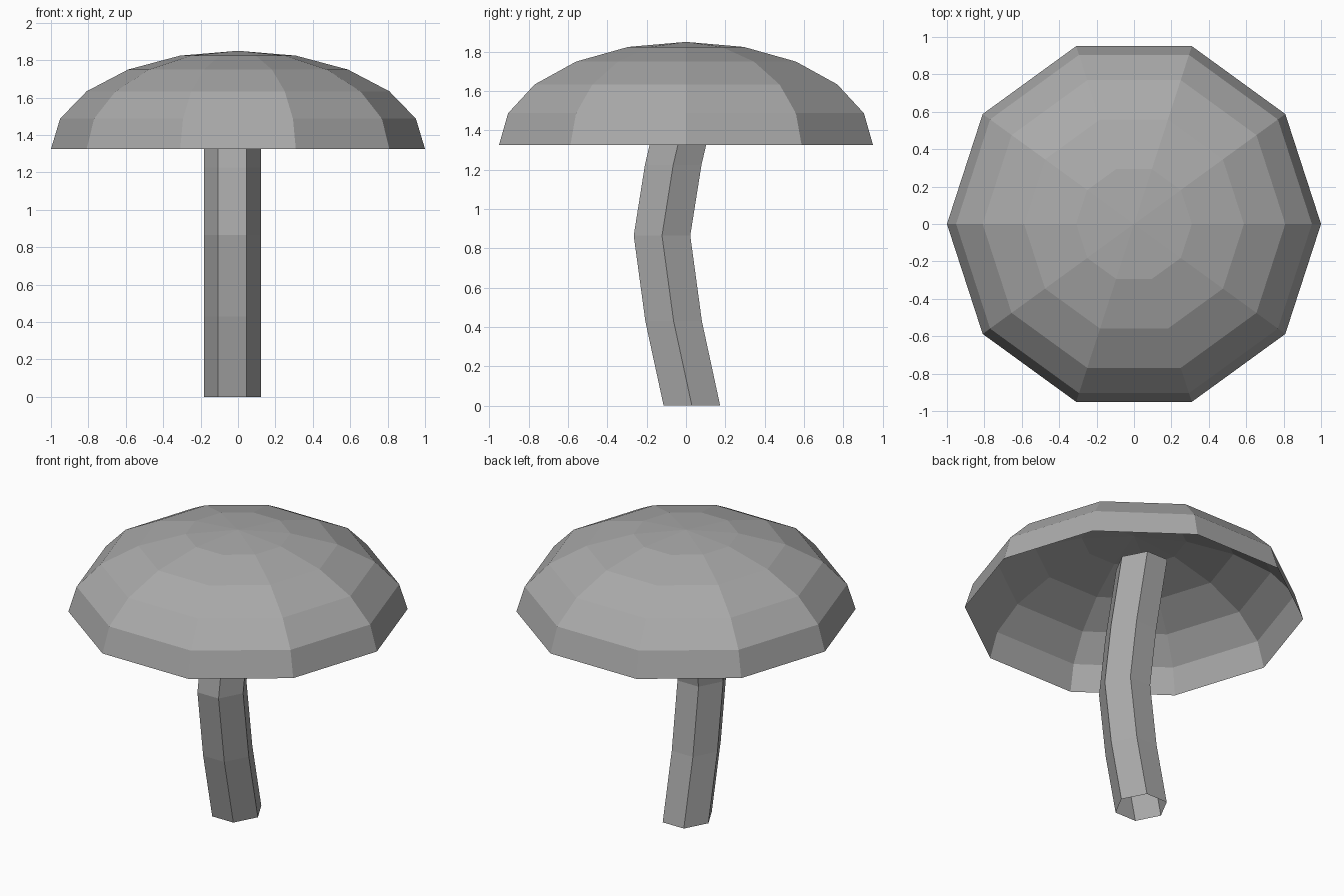
import bpy
import bmesh
from math import sin, cos, tau, radians

cube = bpy.data.objects.get("Cube")
if cube:
    bpy.data.objects.remove(cube, do_unlink=True)

# One plain grey for the whole mushroom
GREY = (0.4, 0.4, 0.4, 1.0)
grey = bpy.data.materials.new("plain grey")
grey.use_nodes = True
grey.diffuse_color = GREY
grey.node_tree.nodes["Principled BSDF"].inputs["Base Color"].default_value = GREY


def ring(sides, rx, ry, center):
    """Horizontal polygon with its first corner on +x."""
    cx, cy, cz = center
    return [(cx + rx * cos(tau * i / sides), cy + ry * sin(tau * i / sides), cz)
            for i in range(sides)]


def loft(name, rings):
    """Open-ended skin through rings listed from bottom to top."""
    bm = bmesh.new()
    loops = [[bm.verts.new(p) for p in r] for r in rings]
    for low, high in zip(loops, loops[1:]):
        for i in range(len(low)):
            j = (i + 1) % len(low)
            bm.faces.new((low[i], low[j], high[j], high[i]))
    bmesh.ops.remove_doubles(bm, verts=bm.verts, dist=0.0001)
    mesh = bpy.data.meshes.new(name)
    bm.to_mesh(mesh)
    bm.free()
    mesh.materials.append(grey)
    obj = bpy.data.objects.new(name, mesh)
    bpy.context.collection.objects.link(obj)
    return obj


# Cap: hollow ten-sided half dome, closing to a point at the top
RIM_Z, CAP_HEIGHT = 1.325, 0.525
dome = []
for step in range(6):
    a = radians(18 * step)
    dome.append(ring(10, cos(a), cos(a), (0, 0, RIM_Z + CAP_HEIGHT * sin(a))))
loft("mushroom_cap", dome)

# Stem: open six-sided tube bowing towards the front
bend = [(0.03, 0), (-0.063, 0.43), (-0.122, 0.865), (-0.065, 1.225), (0.035, 1.65)]
loft("mushroom_stem", [ring(6, 0.152, 0.166, (-0.03, y, z)) for y, z in bend])
